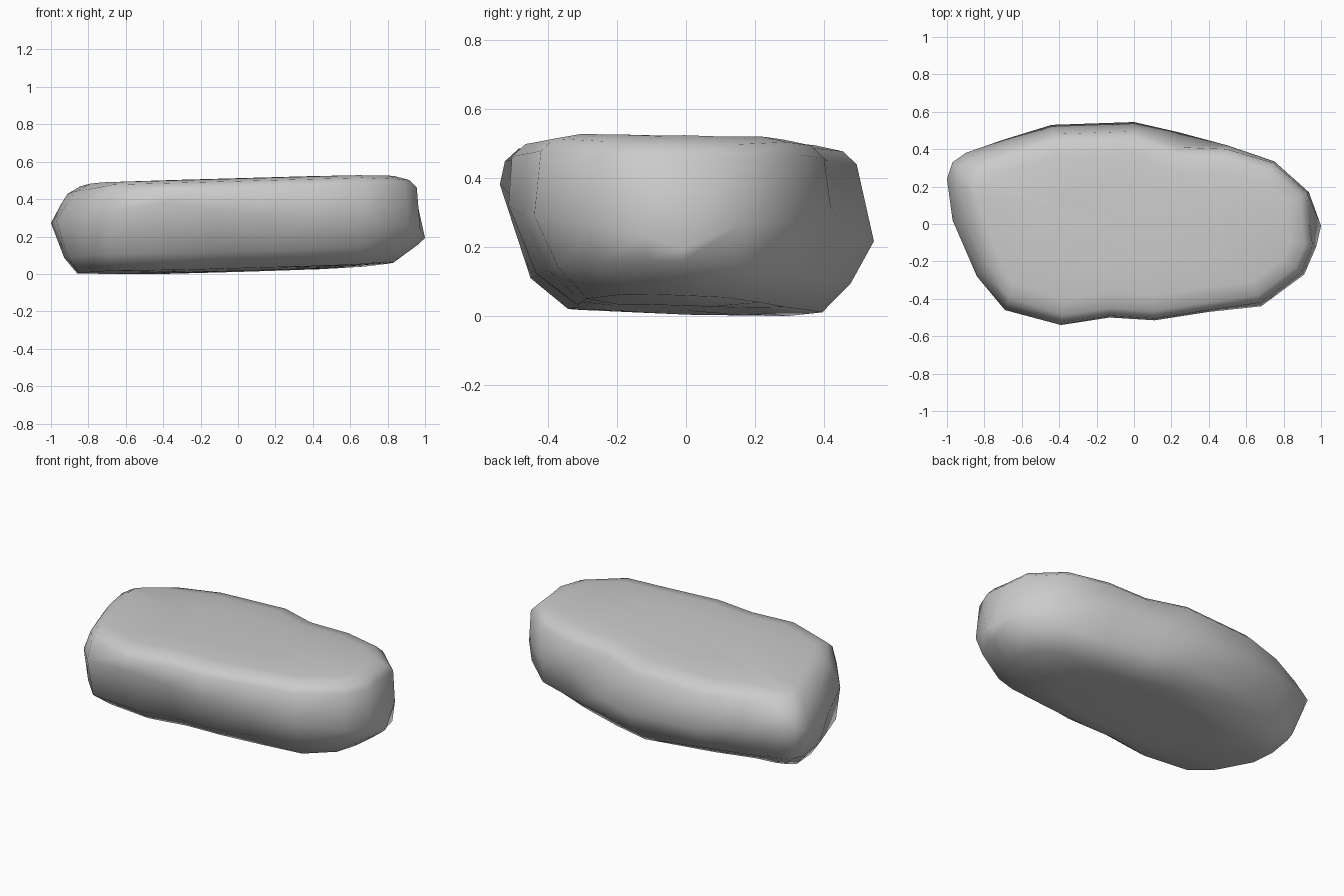
import bpy, bmesh
from mathutils import Vector

if "Cube" in bpy.data.objects:
    bpy.data.objects.remove(bpy.data.objects["Cube"])

# Widest outline of the stone, counter-clockwise:
# x, y, height of widest point, top inset, bottom inset, share of bottom inset at lower shoulder
COLUMNS = [
    (1.00, -0.01, 0.20, 0.06, 0.17, 0.2), (0.935, 0.17, 0.28, 0.01, 0.15, 0.1),
    (0.75, 0.335, 0.28, 0.01, 0.14, 0.15), (0.50, 0.42, 0.32, 0.02, 0.14, 0.35),
    (0.24, 0.49, 0.24, 0.08, 0.14, 0.45), (0.00, 0.545, 0.225, 0.05, 0.15, 0.45),
    (-0.44, 0.53, 0.25, 0.05, 0.24, 0.45), (-0.70, 0.45, 0.28, 0.05, 0.23, 0.4),
    (-0.90, 0.38, 0.30, 0.05, 0.22, 0.45), (-0.97, 0.33, 0.31, 0.05, 0.21, 0.4),
    (-1.00, 0.24, 0.28, 0.06, 0.16, 0.5), (-0.97, 0.02, 0.29, 0.06, 0.12, 0.5),
    (-0.84, -0.28, 0.30, 0.04, 0.12, 0.2), (-0.69, -0.46, 0.34, 0.03, 0.16, 0.25),
    (-0.39, -0.54, 0.39, 0.015, 0.20, 0.45), (-0.13, -0.50, 0.35, 0.01, 0.19, 0.4),
    (0.11, -0.515, 0.33, 0.01, 0.20, 0.4), (0.40, -0.47, 0.30, 0.01, 0.17, 0.45),
    (0.68, -0.44, 0.30, 0.02, 0.16, 0.45), (0.91, -0.27, 0.27, 0.02, 0.15, 0.25),
    (0.975, -0.12, 0.24, 0.02, 0.16, 0.2),
]


def top_z(x, y):
    return 0.518 + 0.028 * x - 0.12 * max(0, abs(x) - 0.75) - 0.04 * max(0, y)


def floor_z(x, y):
    return 0.012 + 0.03 * max(0, x + 0.4) - 0.045 * y * (1 if y < 0 else 0.3) \
        + 0.08 * max(0, x - 0.6)


def inward(x, y, d):
    """Move a point towards the stone's long spine."""
    p = Vector((x, y))
    spine = Vector((max(-0.55, min(0.55, x * 0.8)), 0))
    return p + (spine - p).normalized() * d


def section(x, y, zm, t, b, bulge):
    """One side profile, from underside to top."""
    pts = []
    for share in (0.45, 1.0):                       # underside
        p = inward(x, y, b) if share == 1 else Vector((x, y)) * share
        pts.append((p.x, p.y, floor_z(p.x, p.y)))
    p = inward(x, y, b * bulge)                     # lower shoulder
    pts.append((p.x, p.y, floor_z(p.x, p.y) + 0.085))
    pts.append((x, y, zm))                          # widest point
    drop = 0.03 * (x < -0.8)                        # rounder left end
    p = inward(x, y, t)                             # upper shoulder
    pts.append((p.x, p.y, top_z(p.x, p.y) - 0.05 - drop))
    p = inward(x, y, t + 0.04)
    pts.append((p.x, p.y, top_z(p.x, p.y) - 0.014 - drop * 0.5))
    p = inward(x, y, t + 0.12)                      # top edge
    pts.append((p.x, p.y, top_z(p.x, p.y)))
    pts.append((x * 0.4, y * 0.4, top_z(x * 0.4, y * 0.4) + 0.002))
    return pts


# Stone: side profiles joined around, then capped
bm = bmesh.new()
cols = [[bm.verts.new(p) for p in section(*c)] for c in COLUMNS]
for i, a in enumerate(cols):
    c = cols[(i + 1) % len(cols)]
    for k in range(len(a) - 1):
        bm.faces.new((a[k], c[k], c[k + 1], a[k + 1]))
for k, z in ((0, floor_z(0, 0)), (-1, top_z(0, 0) + 0.002)):
    mid = bm.verts.new((0, 0, z))
    for i, a in enumerate(cols):
        bm.faces.new((a[k], cols[(i + 1) % len(cols)][k], mid))

# Rest the stone exactly on the floor
low = min(v.co.z for v in bm.verts)
for v in bm.verts:
    v.co.z -= low
bmesh.ops.recalc_face_normals(bm, faces=bm.faces)
mesh = bpy.data.meshes.new("flat_stone")
bm.to_mesh(mesh)
bm.free()
mesh.shade_smooth()
stone = bpy.data.objects.new("flat_stone", mesh)
bpy.context.collection.objects.link(stone)
